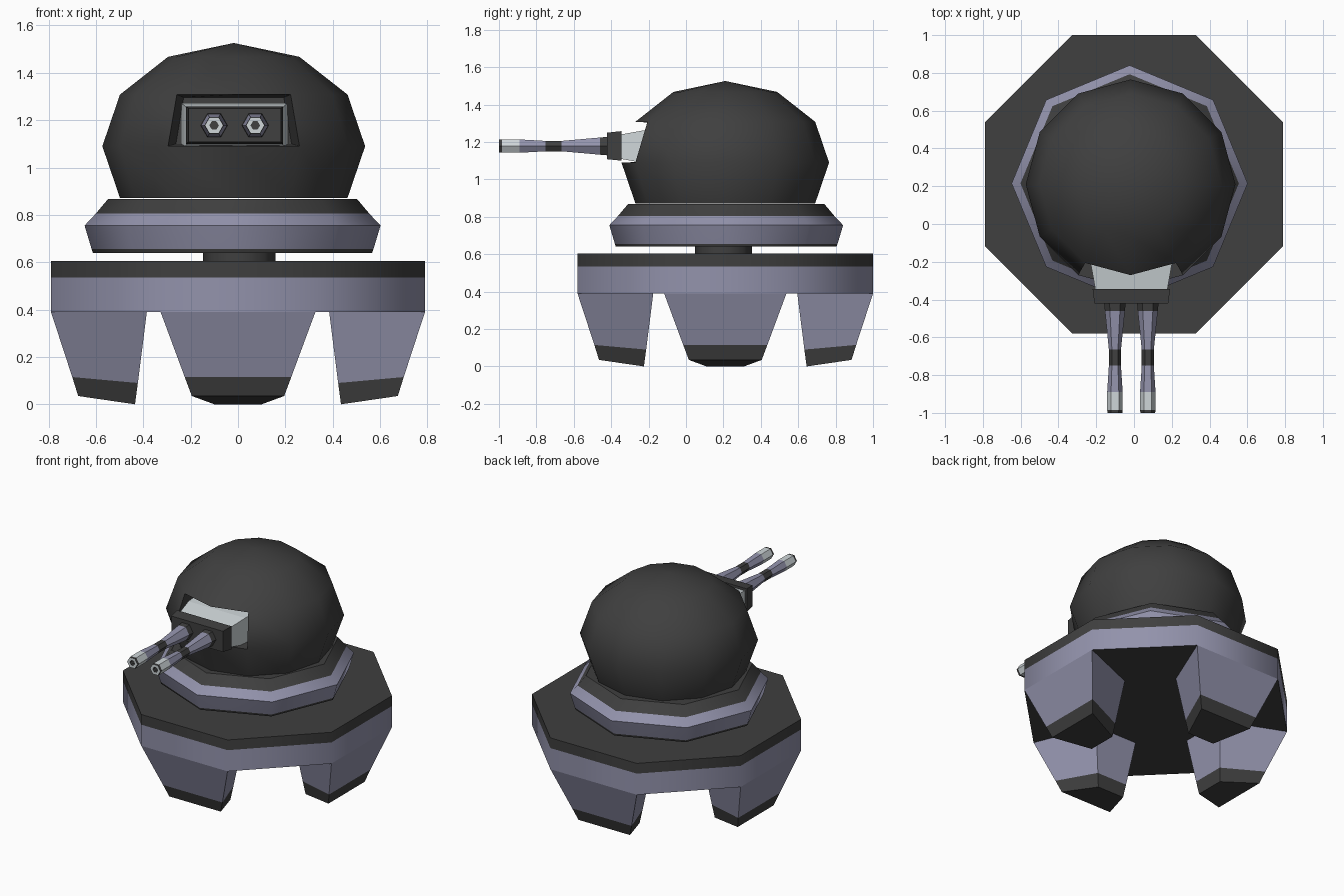
import bpy, bmesh, math
from mathutils import Vector

if "Cube" in bpy.data.objects:
    bpy.data.objects.remove(bpy.data.objects["Cube"])

def material(name, rgb):
    m = bpy.data.materials.new(name)
    m.diffuse_color = (*rgb, 1)
    m.use_nodes = True
    m.node_tree.nodes["Principled BSDF"].inputs["Base Color"].default_value = m.diffuse_color
    return m

MATS = [material("charcoal", (0.05, 0.05, 0.05)),
        material("lavender_grey", (0.29, 0.29, 0.41)),
        material("pale_steel", (0.62, 0.67, 0.69))]
DARK, LAV, PALE = 0, 1, 2
CY = 0.21       # centre line of the body in y
CX = -0.018     # the turret sits slightly off centre


def finish(bm, name, angle=None):
    bmesh.ops.recalc_face_normals(bm, faces=bm.faces[:])
    me = bpy.data.meshes.new(name)
    bm.to_mesh(me)
    bm.free()
    for m in MATS:
        me.materials.append(m)
    ob = bpy.data.objects.new(name, me)
    bpy.context.collection.objects.link(ob)
    if angle:
        bpy.ops.object.select_all(action='DESELECT')
        ob.select_set(True)
        bpy.context.view_layer.objects.active = ob
        bpy.ops.object.shade_smooth_by_angle(angle=math.radians(angle))
    return ob


def loft(name, rings, bands, caps, angle=None):
    """Bridge equal rings of points; one colour per band, two for the caps."""
    bm = bmesh.new()
    vs = [[bm.verts.new(p) for p in r] for r in rings]
    n = len(rings[0])
    for a, b, col in zip(vs, vs[1:], bands):
        for i in range(n):
            f = bm.faces.new((a[i], a[(i + 1) % n], b[(i + 1) % n], b[i]))
            f.material_index = col
    for r, col in zip((vs[0], vs[-1]), caps):
        bm.faces.new(r).material_index = col
    return finish(bm, name, angle)


def circle(n, r, z, cx=0, cy=CY, turn=0.0):
    return [(cx + r * math.cos(turn + i * math.tau / n),
             cy + r * math.sin(turn + i * math.tau / n), z) for i in range(n)]


# Octagonal base plate
R = 0.79 / math.cos(math.pi / 8)
loft("base_plate", [circle(8, R, z, turn=math.pi / 8) for z in (0.39, 0.535, 0.605)],
     [LAV, DARK], (DARK, DARK), 50)

# Four tapered legs: each ring is (outer radius, half width, z), then inner
LEG = [((0.675, 0.195, 0.035), (0.435, 0.10, 0.0)),
       ((0.70, 0.225, 0.115), (0.423, 0.114, 0.09)),
       ((0.79, 0.327, 0.39), (0.385, 0.16, 0.39))]
for k, side in enumerate(("right", "back", "left", "front")):
    c, s = round(math.cos(k * math.pi / 2)), round(math.sin(k * math.pi / 2))
    rings = []
    for (ro, wo, zo), (ri, wi, zi) in LEG:
        pts = [(ro, -wo, zo), (ro, wo, zo), (ri, wi, zi), (ri, -wi, zi)]
        rings.append([(c * x - s * y, CY + s * x + c * y, z) for x, y, z in pts])
    loft(side + "_leg", rings, [DARK, LAV], (DARK, DARK))

# Neck and turret ring
loft("neck", [circle(8, 0.153, z, 0.005, 0.2) for z in (0.59, 0.66)], [DARK], (DARK, DARK), 50)
RING = [(0.59, 0.64), (0.595, 0.655), (0.625, 0.755), (0.578, 0.805), (0.525, 0.868)]
loft("turret_ring", [circle(8, r, z, CX - 0.005, CY + 0.005) for r, z in RING],
     [DARK, LAV, LAV, DARK], (DARK, DARK), 50)

# Squashed dome, cut at the lower 30 degree ring, with a gun recess at the front
bm = bmesh.new()
bmesh.ops.create_uvsphere(bm, u_segments=12, v_segments=6, radius=1)
bmesh.ops.delete(bm, geom=[v for v in bm.verts if v.co.z < -0.6], context='VERTS')
for v in bm.verts:
    v.co = Vector((CX + 0.555 * v.co.x, CY + 0.555 * v.co.y, 1.09 + 0.436 * v.co.z))
slot = []
for f in bm.faces:
    m = f.calc_center_median()
    if 1.1 < m.z < 1.3 and m.y < CY - 0.35 and abs(m.x - CX) < 0.2:
        slot.append(f)
ext = bmesh.ops.extrude_face_region(bm, geom=slot)
for v in [g for g in ext["geom"] if isinstance(g, bmesh.types.BMVert)]:
    v.co.x = CX + (v.co.x - CX) * 0.88
    v.co.y = -0.06
    v.co.z = 1.19 + (v.co.z - 1.19) * 0.9
bmesh.ops.delete(bm, geom=[f for f in slot if f.is_valid], context='FACES')
bmesh.ops.holes_fill(bm, edges=[e for e in bm.edges if e.is_boundary], sides=0)
finish(bm, "dome", 40)


# Gun mount: pale tapered block and dark face plate
def rect(hx, z0, z1, y):
    x = -0.014
    return [(x - hx, y, z0), (x + hx, y, z0), (x + hx, y, z1), (x - hx, y, z1)]


loft("gun_mount", [rect(0.225, 1.085, 1.27, -0.07), rect(0.215, 1.085, 1.265, -0.21),
                   rect(0.19, 1.11, 1.24, -0.35)], [PALE, PALE], (PALE, PALE))
loft("gun_face_plate", [rect(0.205, 1.10, 1.258, -0.345), rect(0.195, 1.108, 1.25, -0.422)],
     [DARK], (DARK, DARK))

# Twin six-sided barrels: (y, radius, colour of the band that follows)
BARREL = [(-0.41, 0.058, DARK), (-0.46, 0.053, LAV), (-0.665, 0.032, DARK),
          (-0.75, 0.032, LAV), (-0.89, 0.041, PALE), (-0.985, 0.041, DARK),
          (-1.0, 0.039, PALE), (-1.0, 0.018, DARK), (-0.95, 0.018, DARK)]
for side, sx in (("left", -1), ("right", 1)):
    rings = [[(-0.014 + sx * 0.087 + r * math.cos(i * math.pi / 3), y,
               1.178 + r * math.sin(i * math.pi / 3)) for i in range(6)]
             for y, r, _ in BARREL]
    loft(side + "_barrel", rings, [b[2] for b in BARREL[:-1]], (DARK, DARK))
